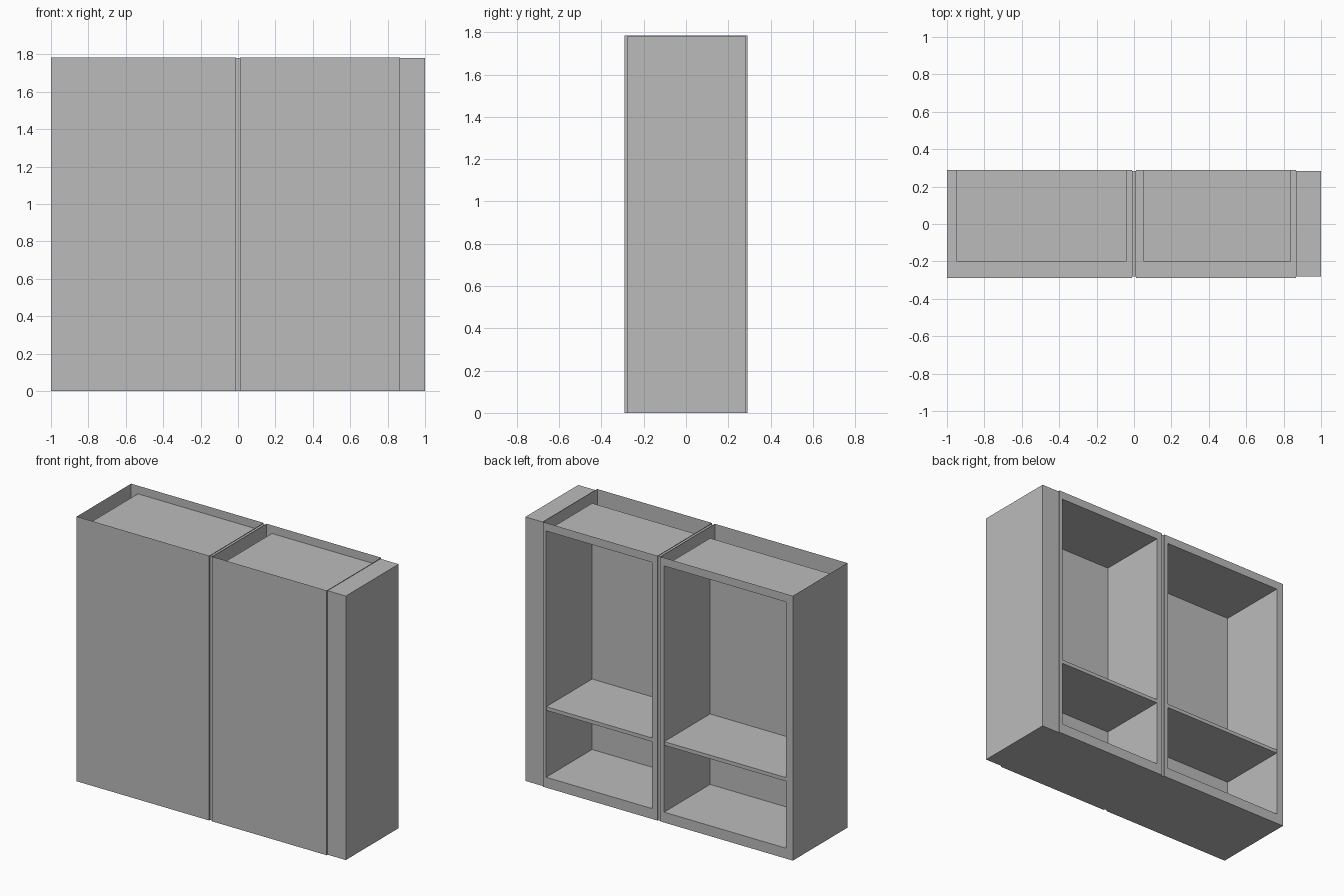
import bpy
import bmesh
from mathutils import Vector

cube = bpy.data.objects.get("Cube")
if cube:
    bpy.data.objects.remove(cube, do_unlink=True)

grey = bpy.data.materials.new("plain_grey")
grey.use_nodes = True
grey.diffuse_color = (0.5, 0.5, 0.5, 1)
bsdf = grey.node_tree.nodes["Principled BSDF"]
bsdf.inputs["Base Color"].default_value = grey.diffuse_color
bsdf.inputs["Roughness"].default_value = 0.8

HEIGHT = 1.785
DEPTH = 0.29
INNER_FRONT = -0.2
FLOOR, CEILING = 0.07, 1.73


def add_box(bm, low, high):
    """Add an axis-aligned box and return its faces."""
    low, high = Vector(low), Vector(high)
    verts = bmesh.ops.create_cube(bm, size=1)["verts"]
    for v in verts:
        v.co = (low + high) / 2 + v.co * (high - low)
    return list({f for v in verts for f in v.link_faces})


def facing(faces, axis, sign):
    """Pick the face whose normal points along the signed axis."""
    for f in faces:
        f.normal_update()
    return max(faces, key=lambda f: f.normal[axis] * sign)


def finish(bm, name):
    mesh = bpy.data.meshes.new(name)
    bm.to_mesh(mesh)
    bm.free()
    mesh.materials.append(grey)
    bpy.context.collection.objects.link(bpy.data.objects.new(name, mesh))


def solid(name, low, high):
    bm = bmesh.new()
    add_box(bm, low, high)
    finish(bm, name)


def cabinet(name, x0, x1, inner0, inner1):
    bm = bmesh.new()
    outer = add_box(bm, (x0, -DEPTH, 0), (x1, DEPTH, HEIGHT))
    inner = add_box(bm, (inner0, INNER_FRONT, FLOOR), (inner1, DEPTH, CEILING))
    top = facing(outer, 2, 1)
    backs = [facing(outer, 1, 1), facing(inner, 1, 1)]
    rims = [e for f in backs for e in f.edges]
    # Compartment faces inward, with a flat frame around the open back
    bmesh.ops.reverse_faces(bm, faces=inner)
    bmesh.ops.delete(bm, geom=backs, context='FACES_ONLY')
    bmesh.ops.bridge_loops(bm, edges=rims)
    bmesh.ops.recalc_face_normals(bm, faces=bm.faces)
    # The casing is uncovered above the compartment
    bmesh.ops.delete(bm, geom=[top], context='FACES_ONLY')
    finish(bm, name + "_casing")
    solid(name + "_shelf", (inner0, INNER_FRONT, 0.52), (inner1, DEPTH - 0.002, 0.545))


# Two open-backed cabinets
cabinet("right_cabinet", -1, -0.012, -0.95, -0.04)
cabinet("left_cabinet", 0.01, 0.865, 0.05, 0.84)

# Plain panels between and beside the cabinets
solid("middle_filler", (-0.012, -0.28, 0), (0.01, 0.283, 1.78))
solid("end_filler", (0.865, -0.28, 0), (1, 0.283, 1.78))
